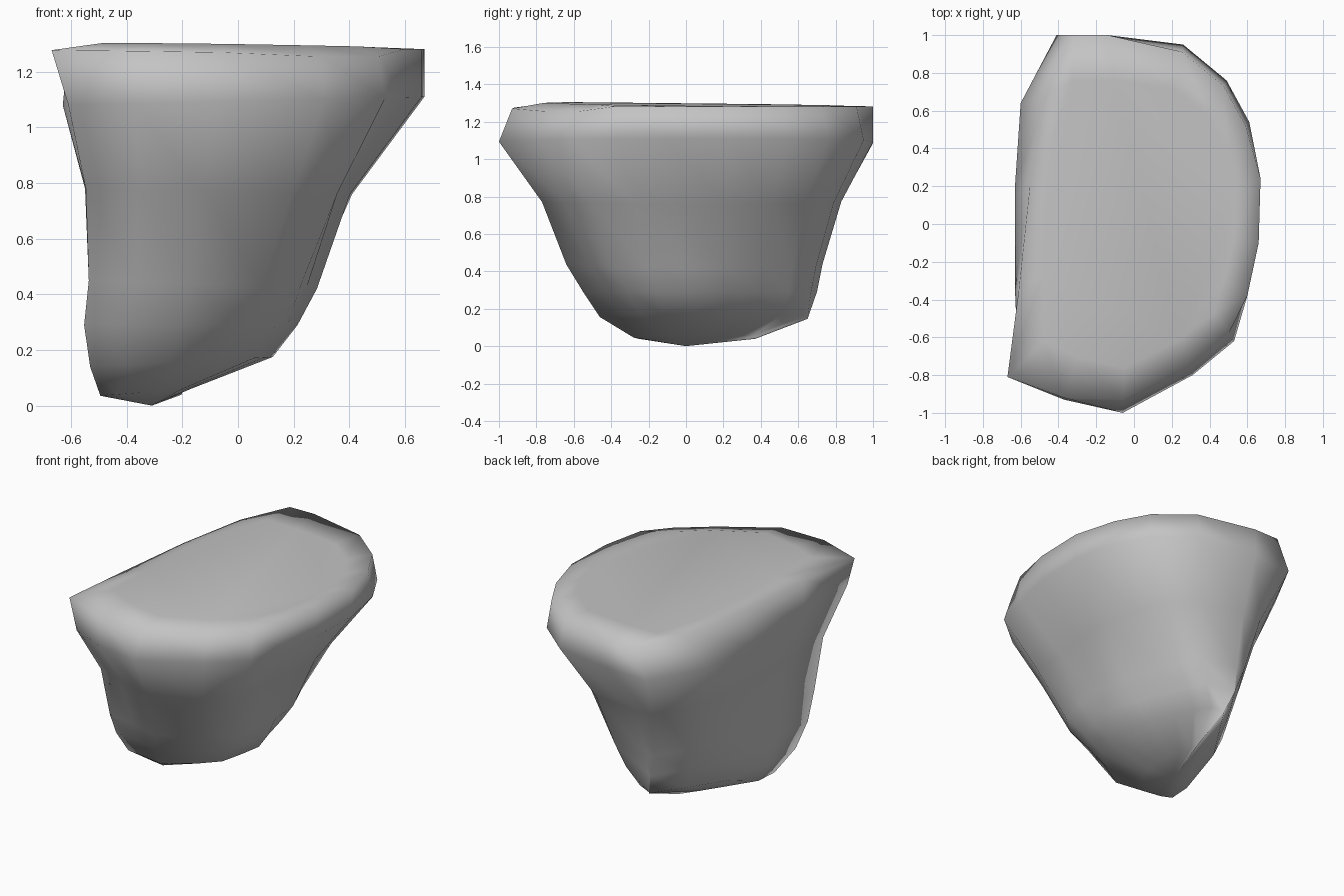
import bpy, bmesh

if "Cube" in bpy.data.objects:
    bpy.data.objects.remove(bpy.data.objects["Cube"])

# Stone colour
stone = bpy.data.materials.new("grey stone")
stone.diffuse_color = (0.55, 0.55, 0.55, 1)
stone.use_nodes = True
stone.node_tree.nodes["Principled BSDF"].inputs["Base Color"].default_value = stone.diffuse_color

# D-shaped plan outline, flat on the left
outline = [(-0.41, 1.0), (-0.14, 1.0), (0.26, 0.95), (0.49, 0.76),
           (0.61, 0.54), (0.67, 0.24), (0.66, -0.10), (0.60, -0.38),
           (0.53, -0.62), (0.31, -0.80), (-0.06, -1.0), (-0.37, -0.93),
           (-0.61, -0.82), (-0.63, -0.35), (-0.63, 0.20), (-0.60, 0.64)]

# Levels: x min, x max, y min, y max, height at left, height at right,
# back right cut, back left cut, front left push, front right push
levels = [(-0.50, -0.17, -0.28, 0.37, 0.035, 0.06, -0.05, 0.37, 0.0, 0.0),
          (-0.53, 0.13, -0.46, 0.65, 0.14, 0.175, 0.13, 0.505, 0.03, 0.0),
          (-0.545, 0.22, -0.55, 0.70, 0.29, 0.29, 0.215, 0.57, 0.05, 0.0),
          (-0.525, 0.29, -0.64, 0.73, 0.45, 0.42, 0.30, 0.625, 0.06, 0.02),
          (-0.55, 0.41, -0.77, 0.83, 0.78, 0.76, 0.49, 0.72, 0.03, 0.05),
          (-0.63, 0.67, -1.0, 1.0, 1.08, 1.11, 9, 9, 0.0, 0.0)]


def mix(a, b, t):
    return a + (b - a) * t


bm = bmesh.new()
rings = []

# Tapering sides with slanting facets on the back corners
for x0, x1, y0, y1, zl, zr, right_cut, left_cut, left_push, right_push in levels:
    ring = []
    for i, (x, y) in enumerate(outline):
        u, v = (x + 0.63) / 1.30, (y + 1) / 2
        z = mix(zl, zr, u)
        x, y = mix(x0, x1, u), mix(y0, y1, v)
        if i < 6 or i > 12:
            x = max(x, (0.54 * y - left_cut) / 0.84)
            # tiny stagger keeps clipped points apart
            x = min(x, (right_cut - 0.37 * y) / 0.93 + 0.004 * (i % 13))
        if i == 12:
            x, y = x - left_push * 0.4, y - left_push
        if i in (8, 9):
            x, y = x + right_push, y - right_push * 0.8
        ring.append(bm.verts.new((x, y, z)))
    rings.append(ring)

# Top rim, drawn in at the front and left, with a raised front left corner
special = {0: (-0.32, 1.0, 1.28), 11: (-0.37, -0.92, 1.275),
           12: (-0.67, -0.81, 1.278), 13: (-0.61, -0.35, 1.285),
           14: (-0.55, 0.21, 1.28), 15: (-0.46, 0.68, 1.28)}
rim = []
for i, (x, y) in enumerate(outline):
    z = 1.282
    if i in special:
        x, y, z = special[i]
    elif i in (8, 9, 10):
        x, y, z = x * 0.95, y * 0.93, 1.27 if i > 9 else 1.255
    elif i in (2, 3, 4):
        x, y = x * 0.97, y * 0.96
    rim.append(bm.verts.new((x, y, z)))
rings.append(rim)

# Nearly flat crown, gently tilted up towards the front left
crown = [bm.verts.new((max(x * 0.8, -0.48 + 0.1 * max(y, 0)), y * 0.76,
                       1.292 - 0.01 * x - 0.008 * y)) for x, y in outline]
rings.append(crown)

# Skin between rings and closing faces
n = len(outline)
for a, b in zip(rings, rings[1:]):
    for i in range(n):
        j = (i + 1) % n
        bm.faces.new((a[i], a[j], b[j], b[i]))
bm.faces.new(crown)
tip = bm.verts.new((-0.31, 0.0, 0.0))
for i in range(n):
    bm.faces.new((rings[0][i], rings[0][(i + 1) % n], tip))
bmesh.ops.recalc_face_normals(bm, faces=bm.faces)

mesh = bpy.data.meshes.new("boulder")
bm.to_mesh(mesh)
bm.free()
mesh.materials.append(stone)
mesh.shade_smooth()
boulder = bpy.data.objects.new("boulder", mesh)
bpy.context.collection.objects.link(boulder)
